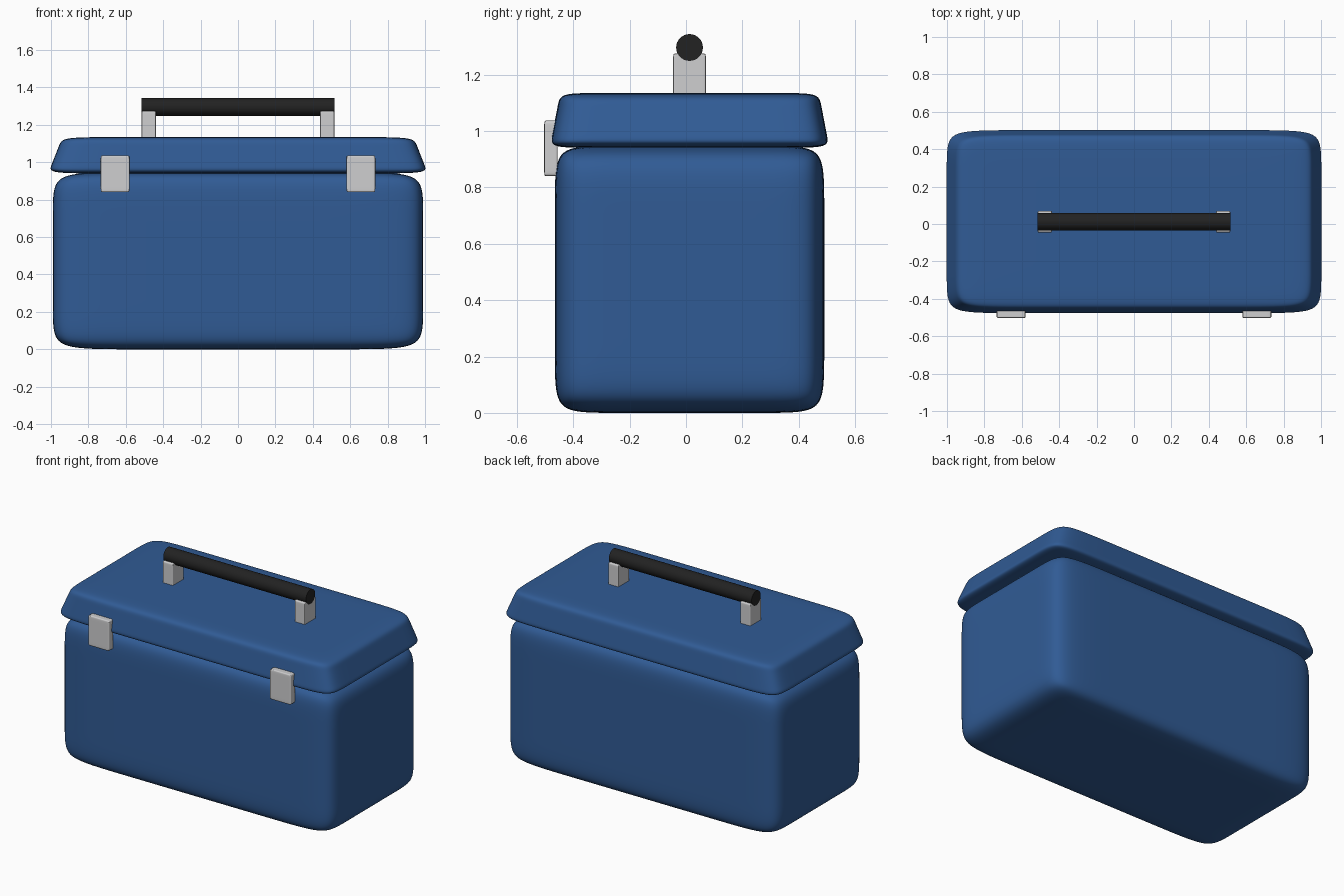
import bpy, bmesh, math
from mathutils import Vector

if "Cube" in bpy.data.objects:
    bpy.data.objects.remove(bpy.data.objects["Cube"], do_unlink=True)

MID_Y = 0.0125  # depth centre of the box


def material(name, color, rough):
    m = bpy.data.materials.new(name)
    m.use_nodes = True
    m.diffuse_color = (*color, 1)
    bsdf = m.node_tree.nodes["Principled BSDF"]
    bsdf.inputs["Base Color"].default_value = (*color, 1)
    bsdf.inputs["Roughness"].default_value = rough
    return m


blue = material("blue plastic", (0.03, 0.105, 0.3), 0.5)
grey = material("light grey", (0.62, 0.62, 0.63), 0.5)
black = material("black rubber", (0.016, 0.016, 0.016), 0.6)


def soft_box(name, lo, hi, mat, loops, taper=1.0, levels=4):
    """Box with support loops near its edges, rounded by subdivision."""
    bm = bmesh.new()
    bmesh.ops.create_cube(bm, size=2)
    for axis in range(3):
        n = Vector((0, 0, 0))
        n[axis] = 1
        for s in (-1, 1):
            bmesh.ops.bisect_plane(bm, geom=bm.verts[:] + bm.edges[:] + bm.faces[:],
                                   plane_co=n * s * loops[axis], plane_no=n)
    lo, hi = Vector(lo), Vector(hi)
    centre, half = (lo + hi) / 2, (hi - lo) / 2
    for v in bm.verts:
        k = 1 + (taper - 1) * (v.co.z + 1) / 2
        v.co = centre + Vector((v.co.x * k * half.x, v.co.y * k * half.y, v.co.z * half.z))
    for f in bm.faces:
        f.smooth = True
    me = bpy.data.meshes.new(name)
    bm.to_mesh(me)
    bm.free()
    me.materials.append(mat)
    ob = bpy.data.objects.new(name, me)
    bpy.context.collection.objects.link(ob)
    sub = ob.modifiers.new("rounding", "SUBSURF")
    sub.levels = sub.render_levels = levels
    return ob


# Box body and tapered lid
soft_box("body", (-0.99, MID_Y - 0.478, 0), (0.99, MID_Y + 0.478, 0.947), blue, (0.65, 0.65, 0.65))
soft_box("lid", (-1.015, MID_Y - 0.496, 0.94), (1.015, MID_Y + 0.496, 1.135), blue,
         (0.7, 0.7, 0.6), taper=0.925)

# Latches and handle posts, one on each side
for side, s in (("left", 1), ("right", -1)):
    x = s * 0.657
    soft_box(side + "_latch", (x - 0.077, -0.503, 0.84), (x + 0.077, -0.455, 1.037), grey,
             (0.75, 0.6, 0.8), levels=3)
    x = s * 0.477
    soft_box(side + "_handle_post", (x - 0.038, MID_Y - 0.058, 1.09), (x + 0.038, MID_Y + 0.058, 1.275),
             grey, (0.75, 0.75, 0.85), levels=3)

# Round grip lying across the posts
bpy.ops.mesh.primitive_cylinder_add(vertices=32, radius=0.0475, depth=1.032,
                                    location=(0, MID_Y, 1.296), rotation=(0, math.pi / 2, 0))
grip = bpy.context.object
grip.name = "handle_grip"
grip.data.materials.append(black)
bpy.ops.object.shade_smooth_by_angle(angle=math.radians(40))
